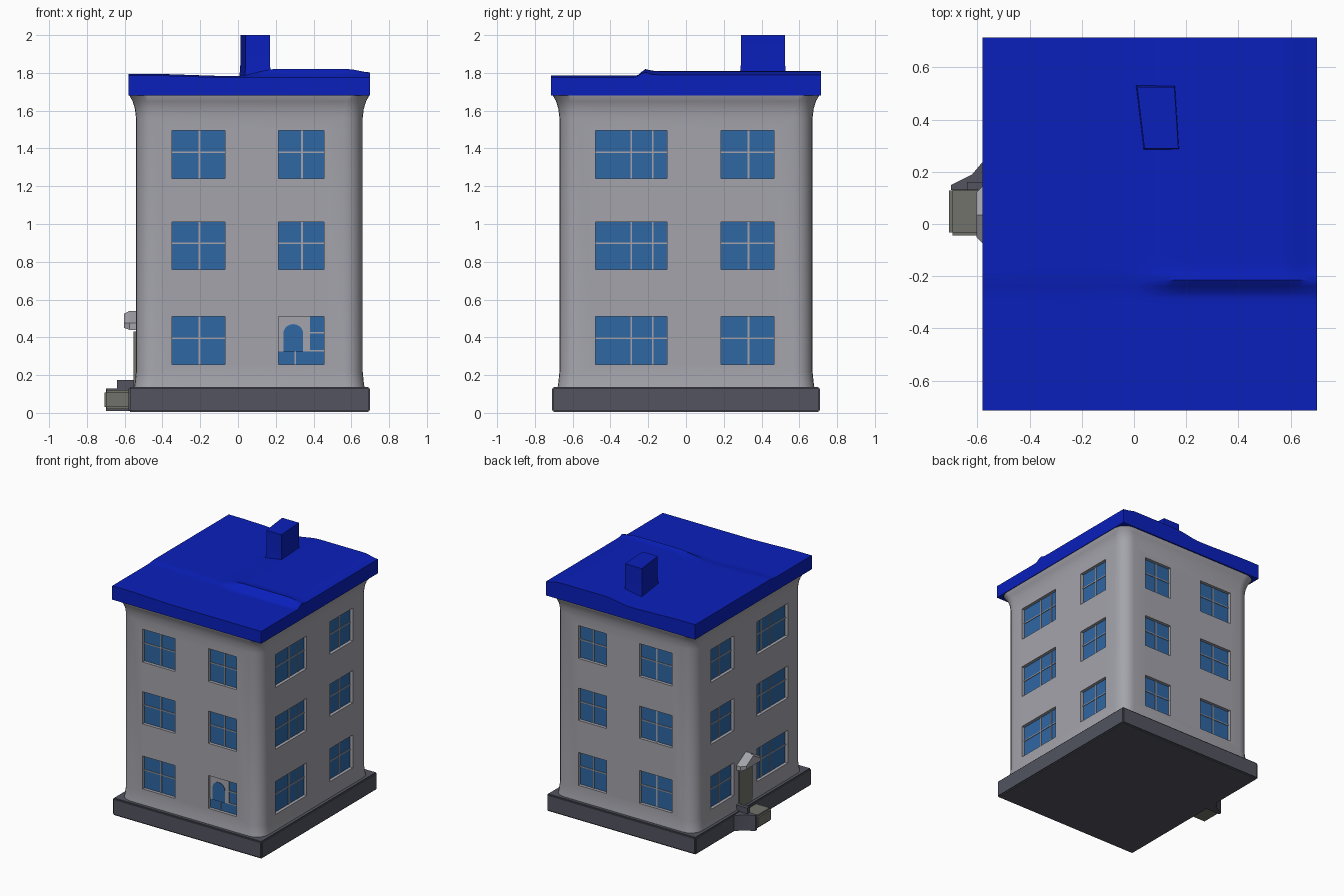
import bpy, bmesh, math
from mathutils import Vector

if "Cube" in bpy.data.objects:
    bpy.data.objects.remove(bpy.data.objects["Cube"])


def mat(name, r, g, b):
    m = bpy.data.materials.new(name)
    m.diffuse_color = (r, g, b, 1)
    m.use_nodes = True
    m.node_tree.nodes["Principled BSDF"].inputs["Base Color"].default_value = m.diffuse_color
    return m


WALL = mat("pale grey plaster", 0.37, 0.37, 0.41)
ROOF = mat("deep blue roof", 0.003, 0.014, 0.50)
BASE = mat("dark slate plinth", 0.085, 0.088, 0.115)
GLASS = mat("window blue", 0.028, 0.135, 0.37)
STONE = mat("warm grey stone", 0.17, 0.17, 0.145)

X0, X1, Y0, Y1 = -0.54, 0.66, -0.67, 0.67      # wall planes


def finish(bm, name, material, smooth=None):
    bmesh.ops.recalc_face_normals(bm, faces=bm.faces)
    me = bpy.data.meshes.new(name)
    bm.to_mesh(me)
    bm.free()
    ob = bpy.data.objects.new(name, me)
    bpy.context.collection.objects.link(ob)
    me.materials.append(material)
    if smooth:
        shade(ob, smooth)
    return ob


def shade(ob, angle):
    bpy.ops.object.select_all(action='DESELECT')
    ob.select_set(True)
    bpy.context.view_layer.objects.active = ob
    bpy.ops.object.shade_smooth_by_angle(angle=math.radians(angle))


def loft(bm, rings):
    loops = [[bm.verts.new(p) for p in r] for r in rings]
    n = len(loops[0])
    for a, b in zip(loops, loops[1:]):
        for i in range(n):
            bm.faces.new((a[i], a[(i + 1) % n], b[(i + 1) % n], b[i]))
    bm.faces.new(loops[0][::-1])
    bm.faces.new(loops[-1])


def box(bm, lo, hi):
    loft(bm, [[(lo[0], lo[1], z), (hi[0], lo[1], z), (hi[0], hi[1], z), (lo[0], hi[1], z)]
              for z in (lo[2], hi[2])])


def rounded(off, r, z, steps=6):
    """Rounded rectangle around the walls, grown by off."""
    pts = []
    corners = [(X1, Y1, -1, -1), (X0, Y1, 1, -1), (X0, Y0, 1, 1), (X1, Y0, -1, 1)]
    for k, (x, y, sx, sy) in enumerate(corners):
        cx, cy = x - sx * off + sx * r, y - sy * off + sy * r
        for i in range(steps + 1):
            a = math.pi / 2 * (k + i / steps)
            pts.append((cx + r * math.cos(a), cy + r * math.sin(a), z))
    return pts


def on_wall(side, u, d, z):
    """Point on a wall: u along it, d inward from its face."""
    return {'front': (u, Y0 + d, z), 'back': (u, Y1 - d, z),
            'left': (X0 + d, u, z), 'right': (X1 - d, u, z)}[side]


def wall_box(bm, side, u0, u1, z0, z1, d0, d1):
    a, b = on_wall(side, u0, d0, z0), on_wall(side, u1, d1, z1)
    box(bm, [min(p) for p in zip(a, b)], [max(p) for p in zip(a, b)])


# Window layout
ROWS = [(0.255, 0.51), (0.76, 1.01), (1.24, 1.495)]
COLS = {'front': [(-0.35, -0.07), (0.215, 0.455)], 'back': [(-0.35, -0.07), (0.215, 0.455)],
        'left': [(-0.48, -0.10), (0.185, 0.465)], 'right': [(-0.48, -0.10), (0.185, 0.465)]}
DEPTH = 0.032

# Walls with rounded corners and flared cornice
bm = bmesh.new()
loft(bm, [rounded(o, 0.1, z) for o, z in
          [(0.012, 0.12), (0.006, 0.16), (0, 0.22), (0, 1.56), (0.006, 1.61), (0.018, 1.65), (0.035, 1.68), (0.035, 1.70)]])
walls = finish(bm, "walls", WALL)

# Cut window recesses
bm = bmesh.new()
for side, cols in COLS.items():
    for u0, u1 in cols:
        for z0, z1 in ROWS:
            wall_box(bm, side, u0, u1, z0, z1, -0.05, DEPTH)
cutter = finish(bm, "window_cutter", WALL)
cutter.hide_render = True
mod = walls.modifiers.new("recesses", 'BOOLEAN')
mod.operation, mod.solver, mod.object = 'DIFFERENCE', 'EXACT', cutter
bpy.context.view_layer.update()
cut = bpy.data.meshes.new_from_object(walls.evaluated_get(bpy.context.evaluated_depsgraph_get()))
walls.modifiers.clear()
walls.data = cut
bpy.data.objects.remove(cutter)
shade(walls, 30)

# Glass panes and thin glazing bars
T = 0.005
for side, cols in COLS.items():
    panes, bars = bmesh.new(), bmesh.new()
    for u0, u1 in cols:
        for r, (z0, z1) in enumerate(ROWS):
            wall_box(panes, side, u0, u1, z0, z1, DEPTH - 0.008, DEPTH + 0.001)
            front = DEPTH - 0.008
            wide = u1 - u0 > 0.3
            if side == 'front' and u0 > 0 and r == 0:
                # Plaster surround of the arched window
                um, zm = 0.38, 0.335
                wall_box(bars, side, u0, um, zm - 0.01, z1, front - T, front + 0.001)
                wall_box(bars, side, um, u1, 0.42, 0.428, front - T, front + 0.001)
                wall_box(bars, side, um, u1, zm - 0.01, zm - 0.002, front - T, front + 0.001)
                wall_box(bars, side, 0.30, 0.307, z0, zm, front - T, front + 0.001)
                continue
            for f in ((0.5, 0.8) if wide else (0.52,)):
                u = u0 + (u1 - u0) * f
                wall_box(bars, side, u - 0.005, u + 0.005, z0, z1, front - T, front + 0.001)
            zm = z0 + (z1 - z0) * 0.55
            wall_box(bars, side, u0, u1, zm - 0.004, zm + 0.004, front - T, front + 0.001)
    finish(panes, side + "_window_panes", GLASS)
    finish(bars, side + "_glazing_bars", WALL)

# Arched pane at the lower right of the front
bm = bmesh.new()
arch = [(0.24, 0.325), (0.345, 0.325)] + [
    (0.2925 + 0.0525 * math.cos(a), 0.42 + 0.05 * math.sin(a))
    for a in [math.pi * i / 10 for i in range(11)]]
loft(bm, [[on_wall('front', u, d, z) for u, z in arch] for d in (0.015, 0.022)])
finish(bm, "arched_pane", GLASS)

# Plinth
bm = bmesh.new()
box(bm, (-0.58, -0.71, 0.005), (0.70, 0.71, 0.138))
bmesh.ops.bevel(bm, geom=bm.edges[:], offset=0.008, segments=2, affect='EDGES')
finish(bm, "plinth", BASE, 35)


# Roof slab with gently uneven top
def smoothstep(a, b, v):
    t = max(0, min(1, (v - a) / (b - a)))
    return t * t * (3 - 2 * t)


def roof_height(x, y):
    right, rear = smoothstep(-0.02, 0.2, x), smoothstep(-0.27, -0.2, y)
    z = 1.775 + 0.012 * smoothstep(0, -0.5, x) + 0.008 * rear
    z += right * rear * 0.027
    z += 0.016 * right * math.exp(-((y + 0.225) / 0.03) ** 2)
    return z - 0.02 * smoothstep(0.58, 0.70, x) * rear


bm = bmesh.new()
bmesh.ops.create_grid(bm, x_segments=40, y_segments=60, size=1)
for v in bm.verts:
    x, y = 0.06 + v.co.x * 0.64, v.co.y * 0.715
    v.co = Vector((x, y, roof_height(x, y)))
ext = bmesh.ops.extrude_face_region(bm, geom=bm.faces[:], use_keep_orig=True)
for v in [g for g in ext['geom'] if isinstance(g, bmesh.types.BMVert)]:
    v.co.z = 1.68
finish(bm, "roof", ROOF, 40)

# Chimney, slightly skewed and flared at the foot
bm = bmesh.new()
quad = [(0.04, 0.29), (0.17, 0.29), (0.155, 0.525), (0.012, 0.525)]
loft(bm, [[(0.095 + (x - 0.095) * s, 0.41 + (y - 0.41) * s, z) for x, y in quad]
          for s, z in ((1.08, 1.75), (1.0, 1.84), (1.0, 2.0))])
finish(bm, "chimney", ROOF, 30)

# Side entrance: step, ramped flank, door panel, canopy
bm = bmesh.new()
box(bm, (-0.708, -0.045, 0.02), (-0.56, 0.14, 0.12))
bmesh.ops.bevel(bm, geom=bm.edges[:], offset=0.012, segments=2, affect='EDGES')
finish(bm, "entrance_step", STONE, 35)

bm = bmesh.new()
loft(bm, [[(-0.70, 0.13, z0), (-0.57, 0.13, z0), (-0.57, 0.25, z0), (-0.62, 0.19, z0), (-0.70, 0.15, z0)]
          for z0 in (0.01, 0.13)])
box(bm, (-0.64, 0.13, 0.12), (-0.53, 0.16, 0.175))
finish(bm, "step_flank", BASE, 35)

bm = bmesh.new()
wall_box(bm, 'left', -0.03, 0.13, 0.12, 0.43, -0.012, 0.02)
finish(bm, "side_door", STONE)

bm = bmesh.new()
profile = [(-0.08, 0.44), (0.15, 0.44), (0.15, 0.475), (0.035, 0.54), (-0.08, 0.475)]
loft(bm, [[(x, 0.035 + (y - 0.035) * s, 0.48 + (z - 0.48) * s) for y, z in profile]
          for x, s in ((-0.52, 1), (-0.575, 1), (-0.603, 0.75))])
finish(bm, "door_canopy", WALL)
